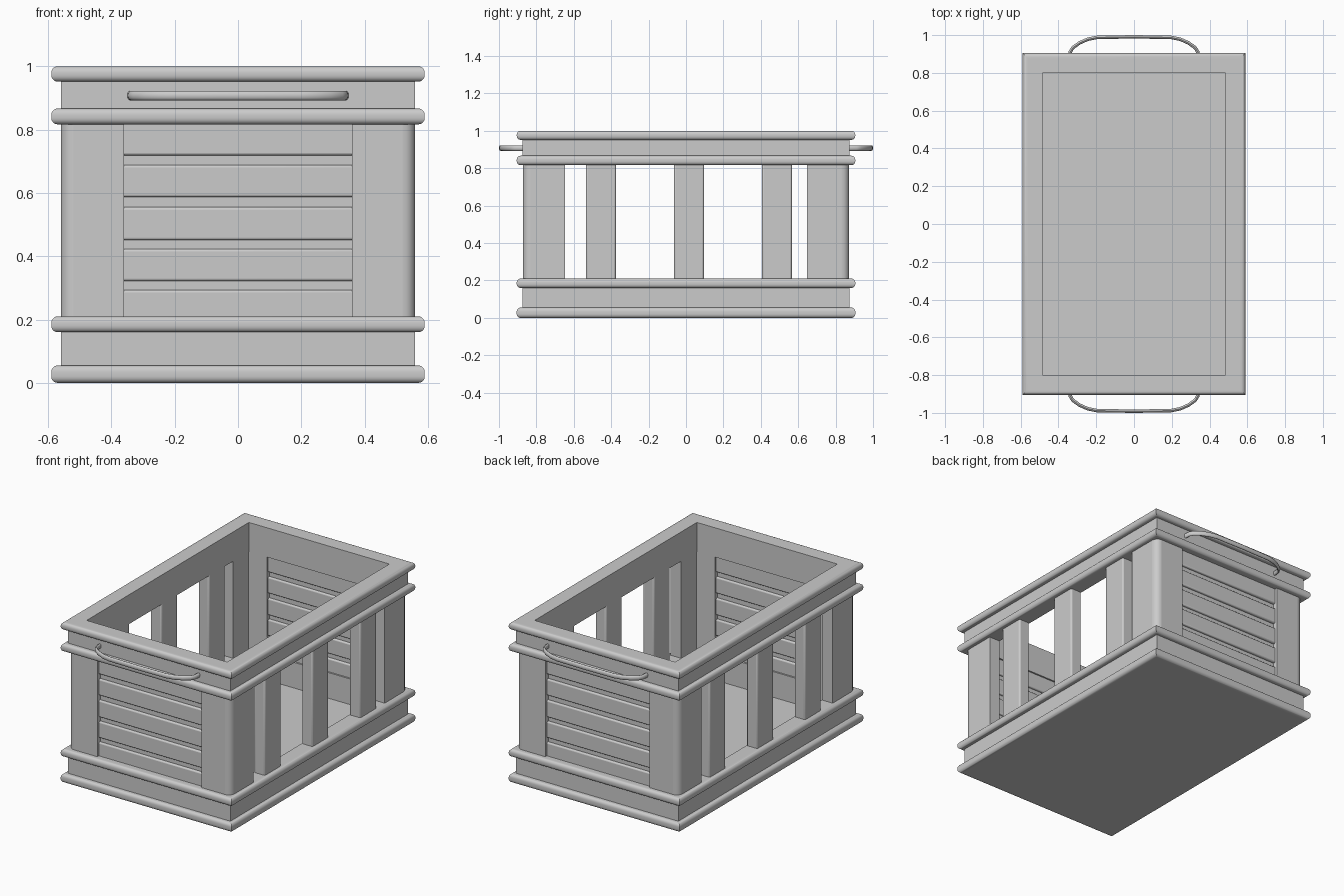
import bpy, bmesh, math
from mathutils import Vector

if "Cube" in bpy.data.objects:
    bpy.data.objects.remove(bpy.data.objects["Cube"])


def finish(name, bm, bevel=0, segs=3):
    bmesh.ops.recalc_face_normals(bm, faces=bm.faces)
    me = bpy.data.meshes.new(name)
    bm.to_mesh(me)
    bm.free()
    ob = bpy.data.objects.new(name, me)
    bpy.context.collection.objects.link(ob)
    bpy.ops.object.select_all(action='DESELECT')
    ob.select_set(True)
    bpy.context.view_layer.objects.active = ob
    if bevel:
        mod = ob.modifiers.new("bevel", 'BEVEL')
        mod.width, mod.segments = bevel, segs
    bpy.ops.object.shade_smooth_by_angle(angle=math.radians(35))
    return ob


def box(name, x0, x1, y0, y1, z0, z1, bevel=0):
    bm = bmesh.new()
    bmesh.ops.create_cube(bm, size=1)
    for v in bm.verts:
        v.co = ((x0 + x1) / 2 + v.co.x * (x1 - x0),
                (y0 + y1) / 2 + v.co.y * (y1 - y0),
                (z0 + z1) / 2 + v.co.z * (z1 - z0))
    return finish(name, bm, bevel)


def prism(name, outline, z0, z1, bevel=0):
    bm = bmesh.new()
    f = bm.faces.new([bm.verts.new((x, y, z0)) for x, y in outline])
    top = bmesh.ops.extrude_face_region(bm, geom=[f])['geom']
    for v in top:
        if isinstance(v, bmesh.types.BMVert):
            v.co.z = z1
    return finish(name, bm, bevel)


def sweep(name, path, profile, closed):
    """Sweep an (outward offset, z) profile along a plan path with mitred corners."""
    bm = bmesh.new()
    pts = [Vector(p) for p in path]
    n, rings = len(pts), []
    for i, p in enumerate(pts):
        dirs = []
        if closed or i > 0:
            dirs.append((p - pts[i - 1]).normalized())
        if closed or i < n - 1:
            dirs.append((pts[(i + 1) % n] - p).normalized())
        normals = [Vector((d.y, -d.x)) for d in dirs]
        m = sum(normals, Vector((0, 0))).normalized()
        m = m / m.dot(normals[0])
        rings.append([bm.verts.new((p.x + m.x * o, p.y + m.y * o, z)) for o, z in profile])
    k = len(profile)
    for i in range(n if closed else n - 1):
        a, b = rings[i], rings[(i + 1) % n]
        for j in range(k):
            bm.faces.new((a[j], a[(j + 1) % k], b[(j + 1) % k], b[j]))
    if not closed:
        bm.faces.new(rings[0])
        bm.faces.new(rings[-1])
    return finish(name, bm)


X, Y, T = 0.56, 0.875, 0.075      # outer wall half sizes and wall thickness
Z0, Z1 = 0.21, 0.817              # open section between the two rims


def trim(z0, z1, out=0.03, r=0.02):
    arc = [i * math.pi / 10 for i in range(6)]
    lower = [(out - r + r * math.sin(a), z0 + r - r * math.cos(a)) for a in arc]
    upper = [(o, z0 + z1 - z) for o, z in reversed(lower)]
    return [(0, z0)] + lower + upper + [(0, z1)]


# Upper and lower rims, each a band between two rounded trims
rect = [(-X, -Y), (X, -Y), (X, Y), (-X, Y)]
for name, a, b, c, d in (("lower_rim", 0, 0.055, 0.16, Z0),
                         ("upper_rim", Z1, 0.867, 0.952, 1.0)):
    sweep(name, rect, [(-T, a)] + trim(a, b) + trim(c, d) + [(-T, d)], True)

# Floor
box("floor", -X + T, X - T, -Y + T, Y - T, 0, 0.05)

# L-shaped corner posts with rounded edges
ell = [(0.56, 0.872), (0.36, 0.872), (0.36, 0.80), (0.487, 0.80), (0.487, 0.647), (0.56, 0.647)]
for sx in (-1, 1):
    for sy in (-1, 1):
        post = prism("corner_post", [(x * sx, y * sy) for x, y in ell], Z0 - 0.02, Z1 + 0.02)
        # round only the outer vertical corner
        bm = bmesh.new()
        bm.from_mesh(post.data)
        edge = [e for e in bm.edges if all(abs(v.co.x) > 0.55 and abs(v.co.y) > 0.86 for v in e.verts)]
        bmesh.ops.bevel(bm, geom=edge, offset=0.04, segments=5, profile=0.5, affect='EDGES')
        bm.to_mesh(post.data)
        bm.free()
        bpy.ops.object.shade_smooth_by_angle(angle=math.radians(35))

# Upright side slats
for s in (-1, 1):
    for y in (-0.455, 0.016, 0.486):
        x0, x1 = sorted((s * 0.485, s * 0.56))
        box("side_slat", x0, x1, y - 0.08, y + 0.08, Z0 - 0.02, Z1 + 0.02, 0.01)

# End panels: horizontal boards over a thin backing, plus handles
boards = [(0.19, 0.293), (0.322, 0.423), (0.451, 0.555), (0.587, 0.688), (0.719, 0.837)]
half = [(0.342, 0.86), (0.338, 0.91), (0.325, 0.932), (0.29, 0.958), (0.245, 0.978), (0.195, 0.988)]
tube = [(0.009 * math.cos(i * math.pi / 6), 0.908 + 0.015 * math.sin(i * math.pi / 6)) for i in range(12)]
for s in (-1, 1):
    y0, y1 = sorted((s * 0.81, s * 0.857))
    for a, b in boards:
        box("end_board", -0.38, 0.38, y0, y1, a, b, 0.008)
    y0, y1 = sorted((s * 0.824, s * 0.842))
    box("end_backing", -0.37, 0.37, y0, y1, Z0 - 0.01, Z1 + 0.01)
    path = half + [(0, 0.991)] + [(-x, y) for x, y in reversed(half)]
    sweep("handle", [(x, y * s) for x, y in path], tube, False)
